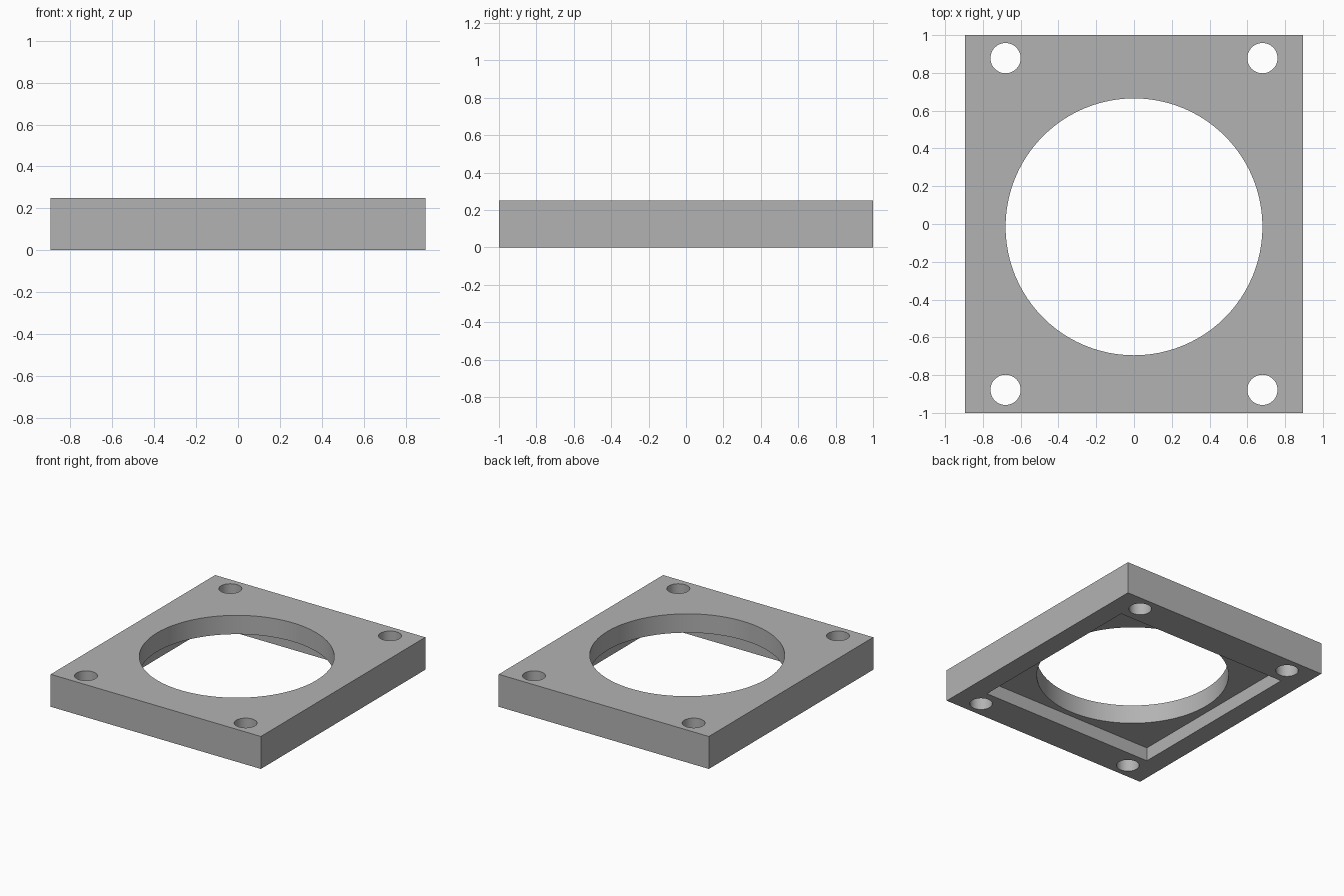
import bpy
from mathutils import Vector

default_cube = bpy.data.objects.get("Cube")
if default_cube:
    bpy.data.objects.remove(default_cube, do_unlink=True)

WIDTH, LENGTH, HEIGHT = 1.79, 2.0, 0.25
POCKET_SIZE, POCKET_DEPTH = 1.48, 0.105

grey = bpy.data.materials.new("plain grey")
grey.use_nodes = True
colour = (0.45, 0.45, 0.45, 1)
grey.diffuse_color = colour
grey.node_tree.nodes["Principled BSDF"].inputs["Base Color"].default_value = colour


def box(name, size, centre):
    bpy.ops.mesh.primitive_cube_add(size=1, location=centre)
    obj = bpy.context.object
    obj.name = name
    obj.data.transform(obj.matrix_basis.to_3x3().to_4x4())
    for v in obj.data.vertices:
        v.co *= Vector(size)
    obj.data.materials.append(grey)
    return obj


def cylinder(name, radius, x, y, sides):
    bpy.ops.mesh.primitive_cylinder_add(
        vertices=sides, radius=radius, depth=1, location=(x, y, HEIGHT / 2))
    obj = bpy.context.object
    obj.name = name
    obj.data.materials.append(grey)
    return obj


# Rectangular plate
plate = box("mounting_plate", (WIDTH, LENGTH, HEIGHT), (0, 0, HEIGHT / 2))

# Square recess in the underside; the cutter runs on below the plate
cutters = [box("pocket_cutter", (POCKET_SIZE, POCKET_SIZE, 2 * POCKET_DEPTH), (0, 0, 0))]

# Large opening, slightly off centre
cutters.append(cylinder("opening_cutter", 0.68, 0, -0.015, 96))

# Four corner bolt holes
for x in (-0.68, 0.68):
    for y in (-0.878, 0.878):
        cutters.append(cylinder("bolt_hole_cutter", 0.08, x, y, 48))

# Cut everything out of the plate
for cutter in cutters:
    cut = plate.modifiers.new(cutter.name, "BOOLEAN")
    cut.operation = "DIFFERENCE"
    cut.solver = "EXACT"
    cut.object = cutter

bpy.ops.object.select_all(action="DESELECT")
plate.select_set(True)
bpy.context.view_layer.objects.active = plate
for modifier in list(plate.modifiers):
    bpy.ops.object.modifier_apply(modifier=modifier.name)
for cutter in cutters:
    bpy.data.objects.remove(cutter, do_unlink=True)

# Round hole walls, crisp edges
bpy.ops.object.shade_smooth_by_angle(angle=0.5)
